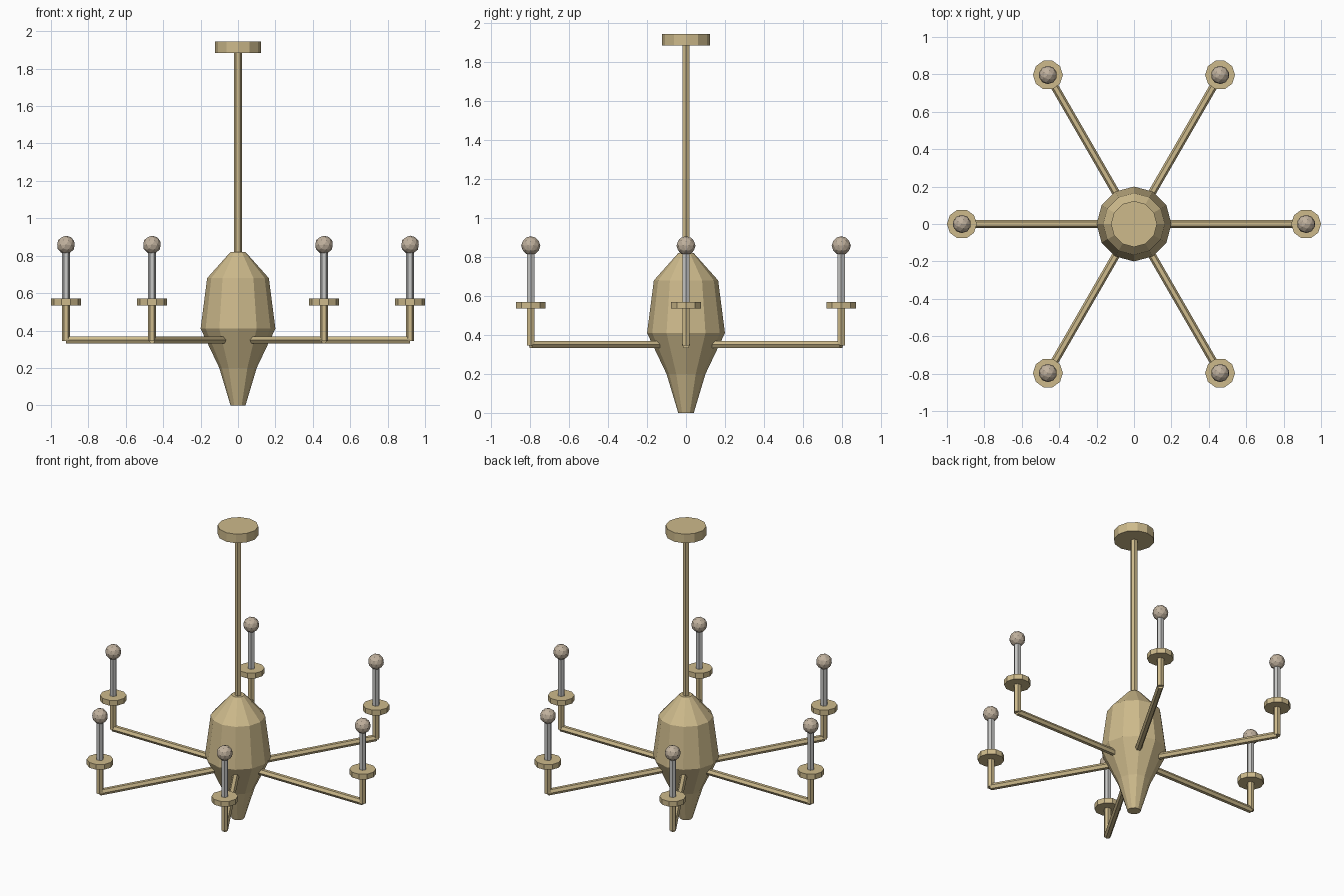
import bpy, bmesh, math
from mathutils import Matrix, Vector

if "Cube" in bpy.data.objects:
    bpy.data.objects.remove(bpy.data.objects["Cube"])


def material(name, rgb):
    m = bpy.data.materials.new(name)
    m.diffuse_color = (*rgb, 1)
    m.use_nodes = True
    m.node_tree.nodes["Principled BSDF"].inputs["Base Color"].default_value = m.diffuse_color
    return m


BRASS = material("brass", (0.61, 0.49, 0.26))
GREY = material("candle grey", (0.57, 0.57, 0.56))
GLASS = material("warm bulb", (0.53, 0.44, 0.34))


def add_object(name, bm, mat):
    bmesh.ops.recalc_face_normals(bm, faces=bm.faces)
    mesh = bpy.data.meshes.new(name)
    bm.to_mesh(mesh)
    bm.free()
    mesh.materials.append(mat)
    ob = bpy.data.objects.new(name, mesh)
    bpy.context.collection.objects.link(ob)
    return ob


def lathe(name, profile, sides, mat, matrix=Matrix(), phase=0.0):
    """Faceted solid turned around local z from (radius, height) pairs."""
    bm = bmesh.new()
    rings = []
    for r, z in profile:
        ring = []
        for i in range(sides):
            a = phase + math.tau * i / sides
            ring.append(bm.verts.new(matrix @ Vector((r * math.cos(a), r * math.sin(a), z))))
        rings.append(ring)
    for low, high in zip(rings, rings[1:]):
        for i in range(sides):
            j = (i + 1) % sides
            bm.faces.new((low[i], low[j], high[j], high[i]))
    bm.faces.new(rings[0])
    bm.faces.new(rings[-1])
    return add_object(name, bm, mat)


def cylinder(name, r, z0, z1, sides, mat, matrix=Matrix(), phase=0.0):
    return lathe(name, [(r, z0), (r, z1)], sides, mat, matrix, phase)


# Central column: turned body, hanging rod, ceiling plate
lathe("central_body", [(0.04, 0), (0.10, 0.20), (0.20, 0.41), (0.165, 0.68), (0.04, 0.82)], 12, BRASS)
cylinder("hanging_rod", 0.021, 0.80, 1.90, 6, BRASS)
cylinder("ceiling_plate", 0.123, 1.885, 1.945, 12, BRASS)

# Six arms, each with riser, drip cup, candle and bulb
REACH = 0.92
for k in range(6):
    a = math.tau * k / 6
    n = k + 1
    along = Matrix.Rotation(a, 4, 'Z') @ Matrix.Translation((0, 0, 0.35)) @ Matrix.Rotation(math.pi / 2, 4, 'Y')
    cylinder(f"arm_{n}", 0.021, 0.13, REACH, 6, BRASS, along, math.pi / 2)

    tip = Matrix.Translation((REACH * math.cos(a), REACH * math.sin(a), 0))
    cylinder(f"riser_{n}", 0.022, 0.345, 0.55, 6, BRASS, tip)
    cylinder(f"drip_cup_{n}", 0.08, 0.535, 0.57, 10, BRASS, tip)
    cylinder(f"candle_{n}", 0.022, 0.56, 0.83, 6, GREY, tip)

    bm = bmesh.new()
    bmesh.ops.create_icosphere(bm, subdivisions=2, radius=0.049,
                               matrix=tip @ Matrix.Translation((0, 0, 0.858)))
    add_object(f"bulb_{n}", bm, GLASS)
